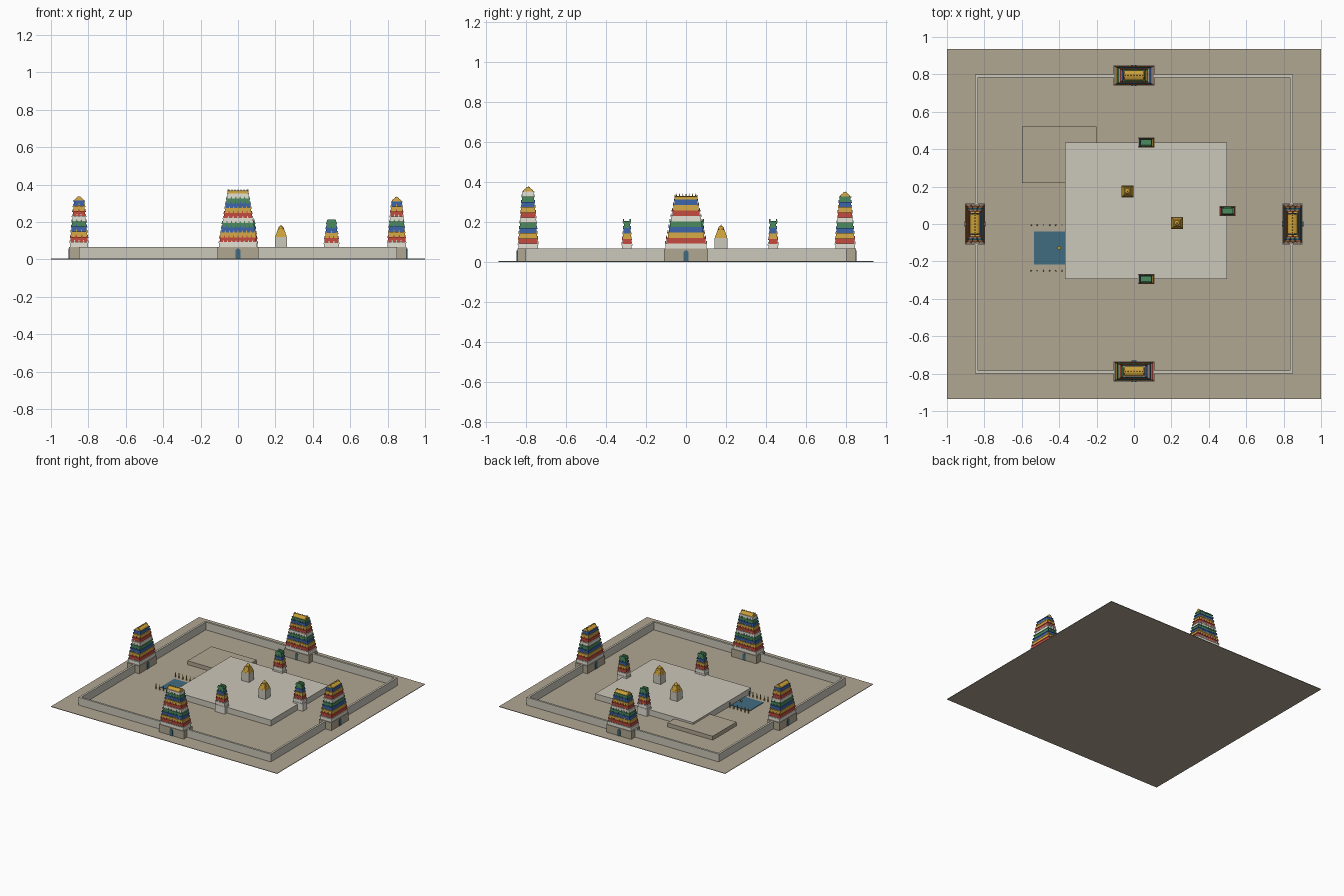
import bpy, bmesh, math
from mathutils import Matrix

if "Cube" in bpy.data.objects:
    bpy.data.objects.remove(bpy.data.objects["Cube"])

COLOURS = {
    "sand": (0.44, 0.385, 0.29), "stone": (0.60, 0.57, 0.49), "white": (0.78, 0.75, 0.66),
    "red": (0.57, 0.07, 0.05), "yellow": (0.68, 0.40, 0.06), "blue": (0.045, 0.13, 0.40),
    "green": (0.07, 0.26, 0.115), "gold": (0.60, 0.35, 0.04), "water": (0.053, 0.15, 0.22),
}
NAMES = list(COLOURS)
for name, c in COLOURS.items():
    bpy.data.materials.new(name).diffuse_color = (*c, 1)
CYCLE = ["white", "red", "yellow", "blue", "green"]


class Part:
    """Collects coloured solids into one object."""

    def __init__(self, name):
        self.name, self.bm = name, bmesh.new()

    def paint(self, verts, colour):
        for f in {f for v in verts for f in v.link_faces}:
            f.material_index = NAMES.index(colour)

    def frustum(self, x, y, z0, z1, bottom, top, colour):
        """Box with separate bottom and top half sizes."""
        vs = bmesh.ops.create_cube(self.bm, size=2)["verts"]
        for v in vs:
            hx, hy = top if v.co.z > 0 else bottom
            v.co = (x + v.co.x * hx, y + v.co.y * hy, z1 if v.co.z > 0 else z0)
        self.paint(vs, colour)

    def box(self, x, y, z0, z1, hx, hy, colour):
        self.frustum(x, y, z0, z1, (hx, hy), (hx, hy), colour)

    def cone(self, x, y, z0, z1, r1, r2, colour, sides=6):
        m = Matrix.Translation((x, y, (z0 + z1) / 2))
        vs = bmesh.ops.create_cone(self.bm, cap_ends=True, segments=sides, radius1=r1,
                                   radius2=r2, depth=z1 - z0, matrix=m)["verts"]
        self.paint(vs, colour)

    def barrel(self, x, y, z, hx, hy, h, along_x, colour):
        """Vaulted roof running along its long side."""
        n, half, across = 8, (hx if along_x else hy), (hy if along_x else hx)
        ends = []
        for s in (-half, half):
            ring = []
            for i in range(n + 1):
                a = math.pi * i / n
                u, w = across * math.cos(a), z + h * math.sin(a)
                ring.append(self.bm.verts.new((x + s, y + u, w) if along_x else (x + u, y + s, w)))
            ends.append(ring)
        a, b = ends
        for i in range(n + 1):
            j = (i + 1) % (n + 1)
            self.bm.faces.new((a[i], a[j], b[j], b[i]))
        self.bm.faces.new(a)
        self.bm.faces.new(b)
        self.paint(a + b, colour)

    def finish(self, smooth=False):
        bmesh.ops.recalc_face_normals(self.bm, faces=self.bm.faces)
        me = bpy.data.meshes.new(self.name)
        used = sorted({f.material_index for f in self.bm.faces})
        for f in self.bm.faces:
            f.material_index = used.index(f.material_index)
        self.bm.to_mesh(me)
        self.bm.free()
        for i in used:
            me.materials.append(bpy.data.materials[NAMES[i]])
        ob = bpy.data.objects.new(self.name, me)
        bpy.context.collection.objects.link(ob)


def tiers(p, x, y, z, h, count, base, top, first=0):
    """Stacked coloured storeys with ledges and rows of little figures."""
    for i in range(count):
        t = i / max(1, count - 1)
        hx, hy = (b + (e - b) * t for b, e in zip(base, top))
        colour = CYCLE[(i + first) % 5]
        z0 = z + i * h
        p.box(x, y, z0, z0 + h * 0.8, hx - 0.003, hy - 0.003, colour)
        p.box(x, y, z0 + h * 0.8, z0 + h, hx, hy, colour)
        if i < count - 1:
            n = max(3, round(hx / 0.011))
            for k in range(n):
                fx = x + (hx - 0.005) * (2 * k / (n - 1) - 1)
                for s in (-1, 1):
                    p.frustum(fx, y + s * (hy - 0.003), z0 + h, z0 + h * 1.4,
                              (0.0035, 0.0025), (0.002, 0.002), colour)


def gate_tower(name, x, y, count, h, along_x, out):
    """Tall outer gateway: stone base, doors, storeys, vaulted roof and finials."""
    p = Part(name)
    size = lambda a, b: (a, b) if along_x else (b, a)
    p.box(x, y, 0.004, 0.066, *size(0.11, 0.054), "sand")
    for s in (-1, 1):
        dx, dy = (0, s * 0.055) if along_x else (s * 0.055, 0)
        p.box(x + dx, y + dy, 0.004, 0.048, *size(0.013, 0.002), "water")
        p.frustum(x + dx, y + dy, 0.048, 0.058, size(0.013, 0.002), size(0.005, 0.002), "water")
    tiers(p, x, y, 0.066, h, count, size(0.105, 0.052), size(0.060, 0.031))
    z = 0.066 + count * h
    p.barrel(x, y, z, *size(0.052, 0.026), 0.016, along_x, "gold")
    for k in range(7):
        u = -0.048 + 0.016 * k
        p.cone(x + (u if along_x else 0), y + (0 if along_x else u), z + 0.014, z + 0.028,
               0.003, 0.0005, "gold")
    # Upturned horns at the roof ends
    for s in (-1, 1):
        u = s * 0.054
        p.frustum(x + (u if along_x else 0), y + (0 if along_x else u), z, z + 0.022,
                  size(0.003, 0.022), size(0.002, 0.008), "yellow")
    p.finish()


# Ground slab
p = Part("ground")
p.box(0, 0, 0, 0.004, 1, 0.935, "sand")
p.finish()

# Enclosing wall
p = Part("outer_wall")
for s in (-1, 1):
    p.box(0, s * 0.792, 0.004, 0.066, 0.85, 0.008, "stone")
    p.box(s * 0.842, 0, 0.004, 0.066, 0.008, 0.784, "stone")
p.finish()

# Inner platforms
p = Part("inner_platform")
p.box(0.065, 0.07, 0.004, 0.05, 0.433, 0.365, "stone")
p.finish()
p = Part("hall_platform")
p.box(-0.4, 0.37, 0.004, 0.035, 0.2, 0.15, "sand")
p.finish()

# Water tank with pillar rows and a golden flower
p = Part("water_tank")
p.box(-0.4, -0.128, 0.004, 0.008, 0.135, 0.088, "water")
p.cone(-0.4, -0.128, 0.008, 0.022, 0.004, 0.010, "gold", 8)
p.finish()
p = Part("tank_pillars")
for k in range(6):
    for y in (-0.25, -0.006):
        p.cone(-0.55 + 0.033 * k, y, 0.004, 0.044, 0.004, 0.003, "gold")
p.finish()

# Four outer gateways
gate_tower("south_gate_tower", 0, -0.788, 11, 0.026, True, -1)
gate_tower("north_gate_tower", 0, 0.794, 10, 0.026, True, 1)
gate_tower("east_gate_tower", 0.848, 0, 9, 0.0272, False, 1)
gate_tower("west_gate_tower", -0.85, 0, 9, 0.0276, False, -1)

# Three small inner gateways
for name, x, y in (("north", 0.065, 0.435), ("east", 0.5, 0.07), ("south", 0.065, -0.295)):
    p = Part(f"inner_{name}_tower")
    p.box(x, y, 0.004, 0.062, 0.044, 0.027, "white")
    tiers(p, x, y, 0.062, 0.0268, 5, (0.043, 0.027), (0.029, 0.018))
    p.frustum(x, y, 0.196, 0.204, (0.025, 0.012), (0.027, 0.015), "green")
    for s in (-1, 1):
        p.frustum(x, y + s * 0.017, 0.196, 0.214, (0.026, 0.004), (0.022, 0.003), "green")
    p.finish()

# Two golden-roofed shrines
for name, x, y in (("rear_shrine", -0.035, 0.175), ("front_shrine", 0.23, 0.005)):
    p = Part(name)
    p.box(x, y, 0.05, 0.12, 0.032, 0.032, "stone")
    for k in range(3):
        a = 0.031 - 0.005 * k
        p.frustum(x, y, 0.12 + 0.014 * k, 0.134 + 0.014 * k, (a, a), (a - 0.004, a - 0.004), "gold")
    vs = bmesh.ops.create_uvsphere(p.bm, u_segments=12, v_segments=8, radius=0.015,
                                   matrix=Matrix.Translation((x, y, 0.165)))["verts"]
    p.paint(vs, "gold")
    p.cone(x, y, 0.176, 0.188, 0.004, 0.0005, "gold")
    p.finish()

for m in bpy.data.materials:
    if m.users and not m.is_grease_pencil:
        m.use_nodes = True
        m.node_tree.nodes["Principled BSDF"].inputs["Base Color"].default_value = m.diffuse_color
